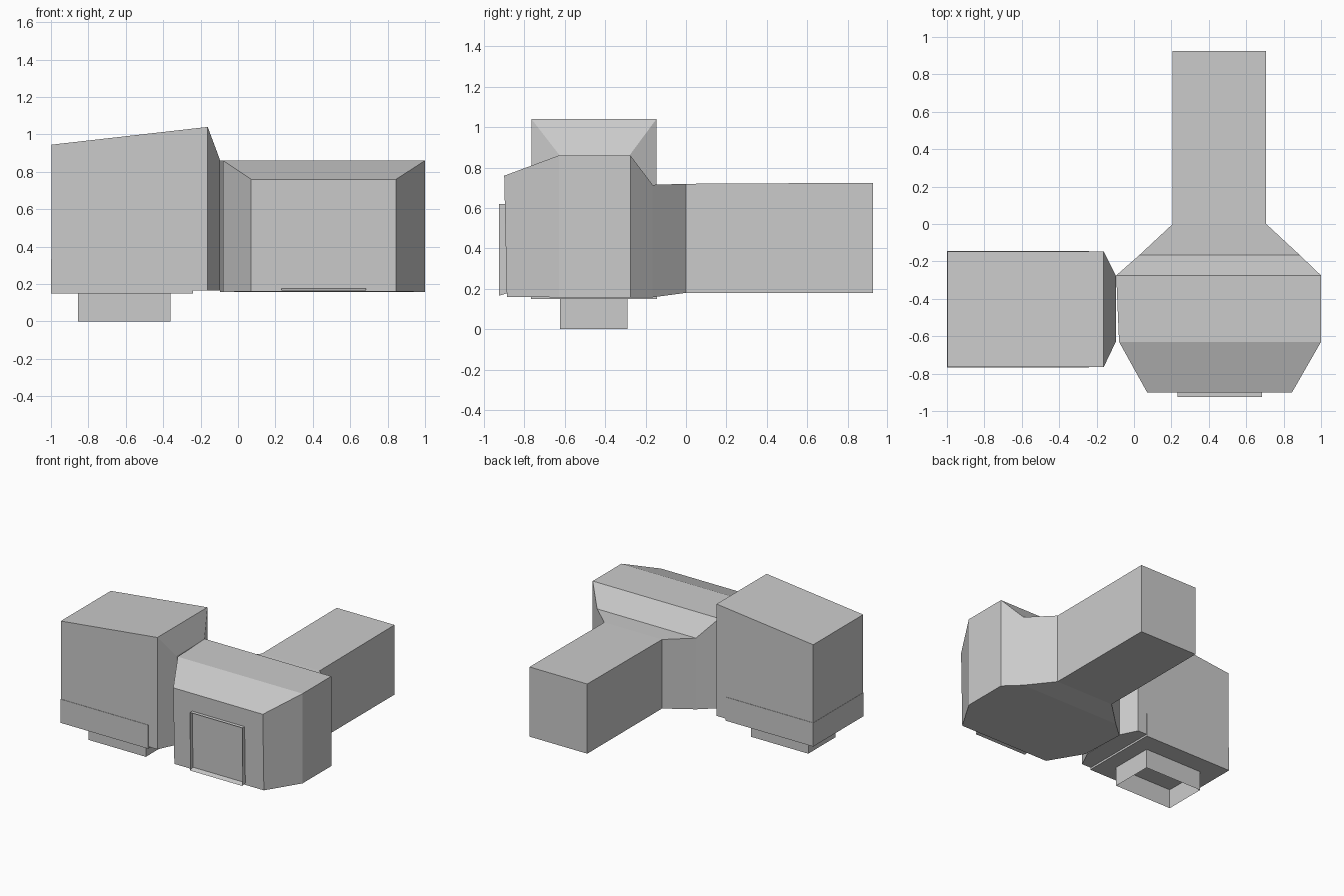
import bpy, bmesh
from mathutils import Vector

if "Cube" in bpy.data.objects:
    bpy.data.objects.remove(bpy.data.objects["Cube"])


def loft(name, rings, cap_start=True, cap_end=True):
    """Skin a list of four-cornered rings into one flat-shaded mesh."""
    bm = bmesh.new()
    vs = [[bm.verts.new(p) for p in r] for r in rings]
    for a, b in zip(vs, vs[1:]):
        for i in range(4):
            j = (i + 1) % 4
            bm.faces.new((a[i], a[j], b[j], b[i]))
    if cap_start:
        bm.faces.new(vs[0][::-1])
    if cap_end:
        bm.faces.new(vs[-1])
    bmesh.ops.recalc_face_normals(bm, faces=bm.faces)
    # open sleeves: make sure the walls point away from the middle
    if not (cap_start and cap_end):
        c = sum((v.co for v in bm.verts), Vector()) / len(bm.verts)
        f = bm.faces[:][0]
        if f.normal.dot(f.calc_center_median() - c) < 0:
            bmesh.ops.reverse_faces(bm, faces=bm.faces)
    me = bpy.data.meshes.new(name)
    bm.to_mesh(me)
    bm.free()
    ob = bpy.data.objects.new(name, me)
    bpy.context.collection.objects.link(ob)
    return ob


def ring_y(y, x0, x1, z0, z1, lean=0.0):
    return [(x0, y + lean, z0), (x1, y + lean, z0), (x1, y, z1), (x0, y, z1)]


def ring_x(x, y0, y1, z0, z1):
    return [(x, y0, z0), (x, y1, z0), (x, y1, z1), (x, y0, z1)]


def ring_z(z, x0, x1, y0, y1):
    return [(x0, y0, z), (x1, y0, z), (x1, y1, z), (x0, y1, z)]


# faceted body running back into the long duct
loft("body_and_rear_duct", [
    ring_y(-0.90, 0.07, 0.845, 0.16, 0.76, lean=0.013),
    ring_y(-0.63, -0.08, 1.0, 0.158, 0.86),
    ring_y(-0.275, -0.095, 1.0, 0.158, 0.86),
    ring_y(-0.165, 0.03, 0.885, 0.158, 0.715),
    ring_y(0.0, 0.207, 0.707, 0.18, 0.72),
    ring_y(0.925, 0.207, 0.707, 0.18, 0.725),
])

# side box with sloped top and tapered neck
loft("side_box", [
    ring_x(-0.998, -0.765, -0.147, 0.165, 0.945),
    ring_x(-0.162, -0.765, -0.147, 0.165, 1.04),
    ring_x(-0.095, -0.625, -0.28, 0.165, 0.86),
])

# slightly raised skirt around the foot of the side box
loft("side_box_skirt", [
    ring_z(0.15, -1.0, -0.24, -0.768, -0.144),
    ring_z(0.335, -1.0, -0.24, -0.768, -0.144),
])

# open sleeve below the side box
loft("bottom_sleeve", [
    ring_z(0.0, -0.855, -0.36, -0.625, -0.29),
    ring_z(0.152, -0.855, -0.36, -0.625, -0.29),
], False, False)

# shallow open rim on the front face
loft("front_rim", [
    ring_y(-0.925, 0.232, 0.685, 0.166, 0.62),
    ring_y(-0.885, 0.232, 0.685, 0.178, 0.62),
], False, False)
